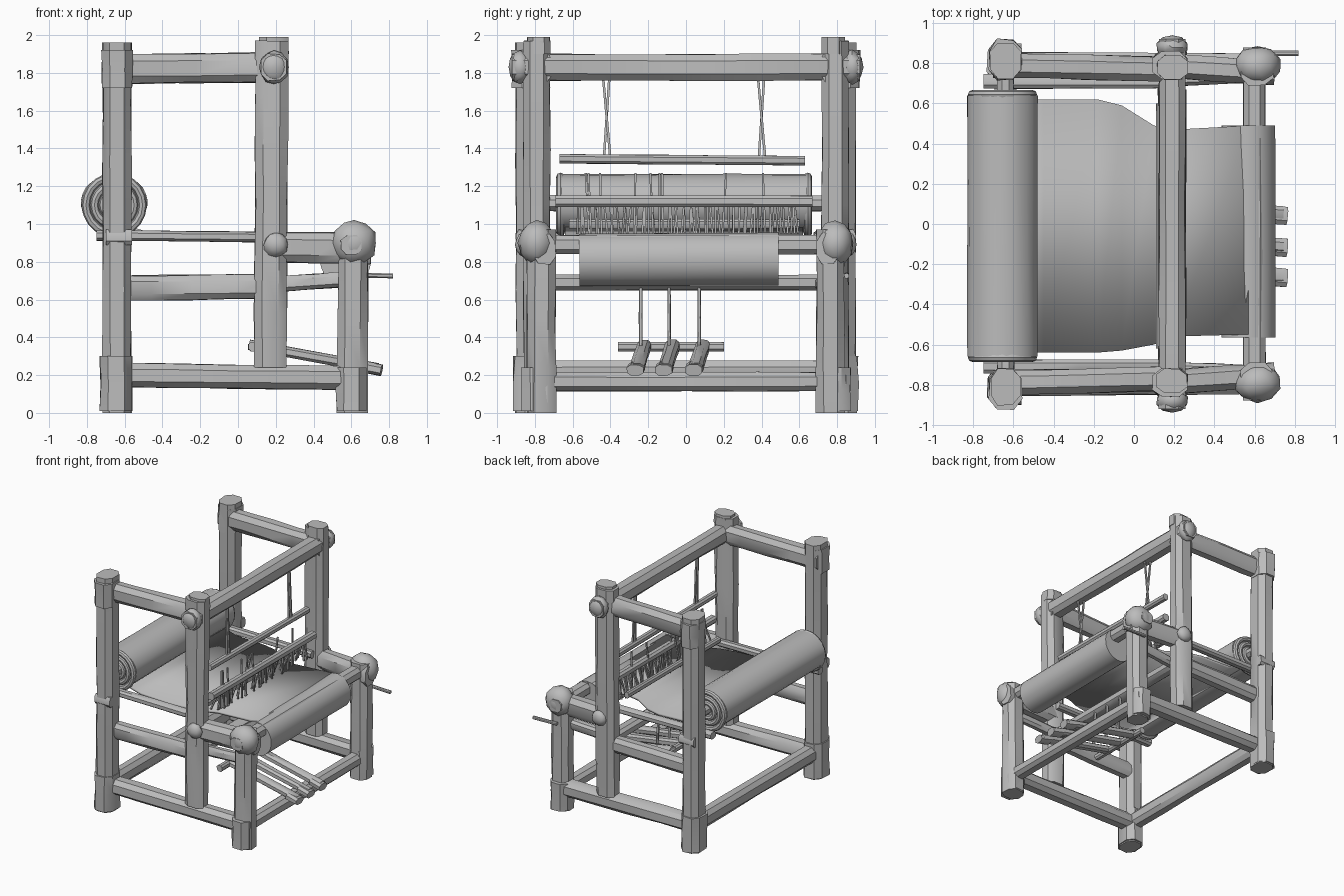
import bpy, bmesh, math, random
from mathutils import Vector, Matrix

random.seed(4)
cube = bpy.data.objects.get("Cube")
if cube:
    bpy.data.objects.remove(cube)

grey = bpy.data.materials.new("plain grey")
grey.use_nodes = True
tone = (0.5, 0.5, 0.5, 1)
grey.diffuse_color = tone
grey.node_tree.nodes["Principled BSDF"].inputs["Base Color"].default_value = tone


def finish(bm, name, smooth=True):
    bmesh.ops.recalc_face_normals(bm, faces=bm.faces)
    mesh = bpy.data.meshes.new(name)
    bm.to_mesh(mesh)
    bm.free()
    obj = bpy.data.objects.new(name, mesh)
    bpy.context.collection.objects.link(obj)
    mesh.materials.append(grey)
    if smooth:
        bpy.ops.object.select_all(action="DESELECT")
        obj.select_set(True)
        bpy.context.view_layer.objects.active = obj
        bpy.ops.object.shade_smooth_by_angle(angle=math.radians(35))
    return obj


def add_bar(bm, start, end, wide, high, sides=8, rough=0.0, steps=1, square=True):
    """Rough-hewn bar: a chamfered square or round section along a line."""
    start, end = Vector(start), Vector(end)
    axis = (end - start).normalized()
    up = Vector((0, 1, 0)) if abs(axis.z) > 0.8 else Vector((0, 0, 1))
    side = axis.cross(up).normalized()
    up = side.cross(axis)
    rings = []
    for i in range(steps + 1):
        centre = start.lerp(end, i / steps)
        ring = []
        for k in range(sides):
            a = math.tau * (k + 0.5) / sides
            c, s = math.cos(a), math.sin(a)
            if square:
                c, s = [math.copysign(min(abs(v) * 1.3, 1), v) for v in (c, s)]
                c, s = (c * 1.0, s * 1.0)
            j = 1 + random.uniform(-rough, rough)
            ring.append(bm.verts.new(centre + side * c * wide * j / 2 + up * s * high * j / 2))
        rings.append(ring)
    for a, b in zip(rings, rings[1:]):
        for k in range(sides):
            n = (k + 1) % sides
            bm.faces.new((a[k], a[n], b[n], b[k]))
    bm.faces.new(rings[0])
    bm.faces.new(rings[-1])


def bar(name, start, end, wide, high, sides=8, rough=0.06, steps=4, square=True):
    bm = bmesh.new()
    add_bar(bm, start, end, wide, high, sides, rough, steps, square)
    return finish(bm, name)


def knob(name, centre, size):
    bm = bmesh.new()
    bmesh.ops.create_icosphere(bm, subdivisions=2, radius=0.5)
    for v in bm.verts:
        v.co = v.co * random.uniform(0.95, 1.05)
    bmesh.ops.transform(bm, verts=bm.verts, matrix=Matrix.Translation(centre) @ Matrix.Diagonal((*size, 1)))
    return finish(bm, name)


# Side frames, one on each side of the cloth
for s, label in ((-1, "near"), (1, "far")):
    def part(name):
        return label + "_" + name
    bar(part("rear_post"), (-0.64, s * 0.81, 0), (-0.64, s * 0.81, 1.96), 0.15, 0.18, steps=6)
    bar(part("rear_post_head"), (-0.64, s * 0.82, 1.72), (-0.64, s * 0.82, 1.92), 0.16, 0.2, steps=2)
    bar(part("rear_post_foot"), (-0.645, s * 0.81, 0.01), (-0.645, s * 0.81, 0.3), 0.17, 0.2, steps=2)
    bar(part("middle_post"), (0.17, s * 0.79, 0.24), (0.18, s * 0.79, 1.97), 0.17, 0.14, steps=6)
    bar(part("middle_post_cap"), (0.19, s * 0.78, 1.9), (0.19, s * 0.78, 1.99), 0.15, 0.12, steps=1)
    bar(part("front_post"), (0.605, s * 0.765, 0), (0.61, s * 0.765, 0.97), 0.16, 0.15, steps=4)
    bar(part("front_post_foot"), (0.6, s * 0.78, 0.01), (0.6, s * 0.78, 0.24), 0.16, 0.18, steps=2)
    knob(part("front_beam_knob"), (0.615, s * 0.79, 0.9), (0.24, 0.2, 0.24))
    knob(part("crossbar_knob"), (0.19, s * 0.88, 1.83), (0.16, 0.12, 0.18))
    knob(part("arm_knob"), (0.2, s * 0.86, 0.89), (0.13, 0.09, 0.13))

    # Rails running front to back
    bar(part("top_rail"), (-0.7, s * 0.79, 1.82), (0.24, s * 0.77, 1.83), 0.12, 0.155)
    bar(part("arm_rail"), (0.12, s * 0.79, 0.88), (0.7, s * 0.75, 0.87), 0.12, 0.16)
    bar(part("middle_rail"), (-0.68, s * 0.78, 0.66), (0.2, s * 0.78, 0.67), 0.1, 0.13)
    bar(part("short_rail"), (0.18, s * 0.72, 0.68), (0.62, s * 0.74, 0.71), 0.07, 0.08)
    bar(part("bottom_rail"), (-0.68, s * 0.79, 0.2), (0.66, s * 0.78, 0.185), 0.13, 0.125)
    bar(part("roller_rail"), (-0.75, s * 0.71, 0.94), (0.2, s * 0.71, 0.93), 0.07, 0.055)
    bar(part("roller_peg"), (-0.64, s * 0.6, 1.11), (-0.64, s * 0.78, 1.11), 0.09, 0.09, square=False)
    bar(part("rear_wedge"), (-0.7, s * 0.87, 0.93), (-0.56, s * 0.87, 0.93), 0.06, 0.08, steps=1)

# Beams running across
bar("top_crossbar", (0.19, -0.92, 1.83), (0.19, 0.92, 1.83), 0.13, 0.14, steps=7)
bar("front_bottom_beam", (0.6, -0.76, 0.165), (0.6, 0.76, 0.165), 0.11, 0.1)
bar("rear_bottom_beam", (-0.64, -0.8, 0.21), (-0.64, 0.8, 0.21), 0.11, 0.13)
bar("middle_crossbar", (0.17, -0.78, 0.69), (0.17, 0.78, 0.69), 0.1, 0.08)
bar("front_beam", (0.6, -0.88, 0.89), (0.6, 0.88, 0.89), 0.11, 0.1)
bar("spare_peg", (0.6, 0.85, 0.73), (0.82, 0.85, 0.725), 0.025, 0.025, steps=1)

# Rolls of thread and cloth
bar("rear_roller", (-0.655, -0.66, 1.11), (-0.655, 0.64, 1.11), 0.35, 0.31, 28, 0.015, 3, False)
bar("cloth_roll", (0.57, -0.565, 0.81), (0.57, 0.49, 0.815), 0.27, 0.28, 28, 0.01, 3, False)
for s in (-1, 1):
    for i in range(3):
        bpy.ops.mesh.primitive_torus_add(
            location=(-0.655, s * 0.655 - 0.01, 1.1), rotation=(math.pi / 2, 0, 0),
            major_radius=0.15 - i * 0.045, minor_radius=0.022, major_segments=20, minor_segments=8)
        ring = bpy.context.object
        ring.name = "roller_winding"
        ring.data.materials.append(grey)
        bpy.ops.object.shade_smooth_by_angle(angle=math.radians(35))

# Stretched sheet: x, z, near edge, far edge
rows = [(-0.58, 0.99, -0.64, 0.62), (-0.45, 0.95, -0.64, 0.62), (-0.18, 0.94, -0.64, 0.62),
        (-0.06, 0.94, -0.63, 0.59), (0.1, 0.94, -0.6, 0.49), (0.2, 0.94, -0.56, 0.47),
        (0.57, 0.95, -0.55, 0.49)]
bm = bmesh.new()
lines = [(bm.verts.new((x, a, z)), bm.verts.new((x, b, z))) for x, z, a, b in rows]
for p, q in zip(lines, lines[1:]):
    bm.faces.new((p[0], p[1], q[1], q[0]))
sheet = finish(bm, "stretched_cloth")
sheet.modifiers.new("thickness", "SOLIDIFY").thickness = 0.02

# Hanging harness with its threads
bar("harness_upper_bar", (0.2, -0.67, 1.345), (0.2, 0.63, 1.335), 0.05, 0.05)
bar("harness_lower_bar", (0.23, -0.69, 1.12), (0.23, 0.67, 1.12), 0.06, 0.06)
bar("harness_back_bar", (0.13, -0.62, 1.0), (0.13, 0.6, 1.0), 0.04, 0.05)
bm = bmesh.new()
for y in (-0.42, 0.4):
    for dx in (-0.015, 0.02):
        add_bar(bm, (0.19 + dx, y - dx, 1.79), (0.2, y + dx, 1.34), 0.014, 0.014, 4)
for i in range(60):
    y = -0.58 + i * 0.02 + random.uniform(-0.008, 0.008)
    top = random.choice((1.1, 1.12, 1.15, 1.27))
    x = random.uniform(0.15, 0.24)
    add_bar(bm, (x, y, 0.95), (0.22, y + random.uniform(-0.02, 0.02), top), 0.012, 0.012, 4)
finish(bm, "harness_threads", False)

# Treadles and their cords
for y in (-0.24, -0.09, 0.07):
    bar("treadle", (0.06, y + 0.02, 0.36), (0.74, y - 0.02, 0.235), 0.075, 0.055)
    bar("treadle_tip", (0.66, y - 0.02, 0.245), (0.76, y - 0.03, 0.225), 0.09, 0.06, steps=1)
    bar("treadle_cord", (0.2, y, 0.68), (0.22, y, 0.33), 0.018, 0.018, 6, 0.2, 4)
bar("treadle_pivot", (0.08, -0.36, 0.35), (0.08, 0.2, 0.35), 0.05, 0.05)
